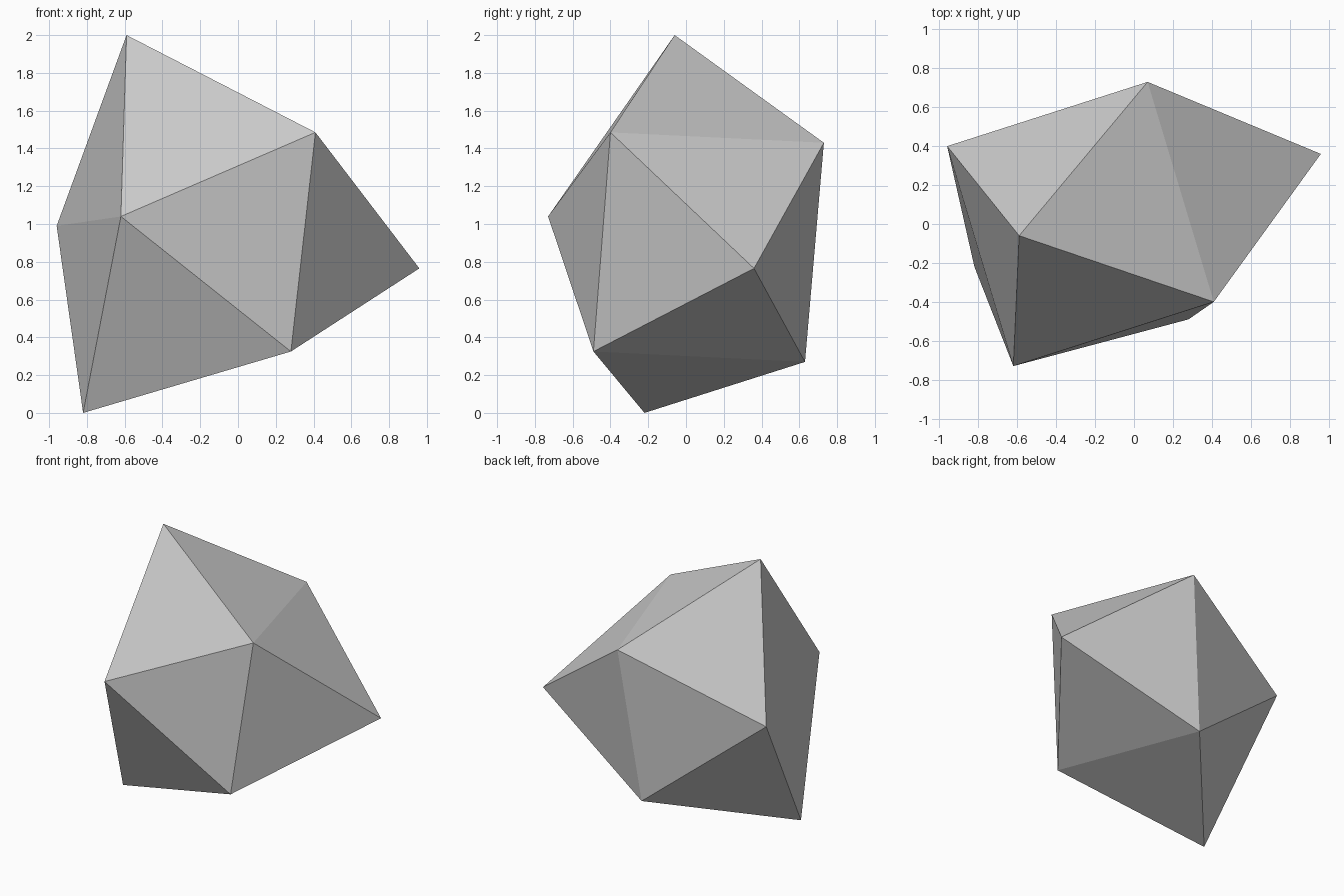
import bpy
import bmesh

cube = bpy.data.objects.get("Cube")
if cube:
    bpy.data.objects.remove(cube, do_unlink=True)

# Plain grey stone
stone = bpy.data.materials.new("stone_grey")
stone.use_nodes = True
grey = (0.6, 0.6, 0.6, 1)
stone.diffuse_color = grey
stone.node_tree.nodes["Principled BSDF"].inputs["Base Color"].default_value = grey

# Corner points of the faceted rock
corners = {
    "peak": (-0.59, -0.06, 2.0),
    "front_shoulder": (0.41, -0.40, 1.485),
    "back_shoulder": (0.07, 0.73, 1.43),
    "front_point": (-0.62, -0.73, 1.04),
    "side_point": (-0.96, 0.40, 0.99),
    "far_tip": (0.96, 0.36, 0.765),
    "front_foot": (0.28, -0.49, 0.325),
    "back_foot": (-0.065, 0.63, 0.27),
    "base": (-0.82, -0.22, 0),
}

# Wrap the corners in flat facets
bm = bmesh.new()
for point in corners.values():
    bm.verts.new(point)
bmesh.ops.convex_hull(bm, input=bm.verts[:])
bmesh.ops.recalc_face_normals(bm, faces=bm.faces[:])
mesh = bpy.data.meshes.new("rock")
bm.to_mesh(mesh)
bm.free()

mesh.materials.append(stone)
rock = bpy.data.objects.new("rock", mesh)
bpy.context.collection.objects.link(rock)
